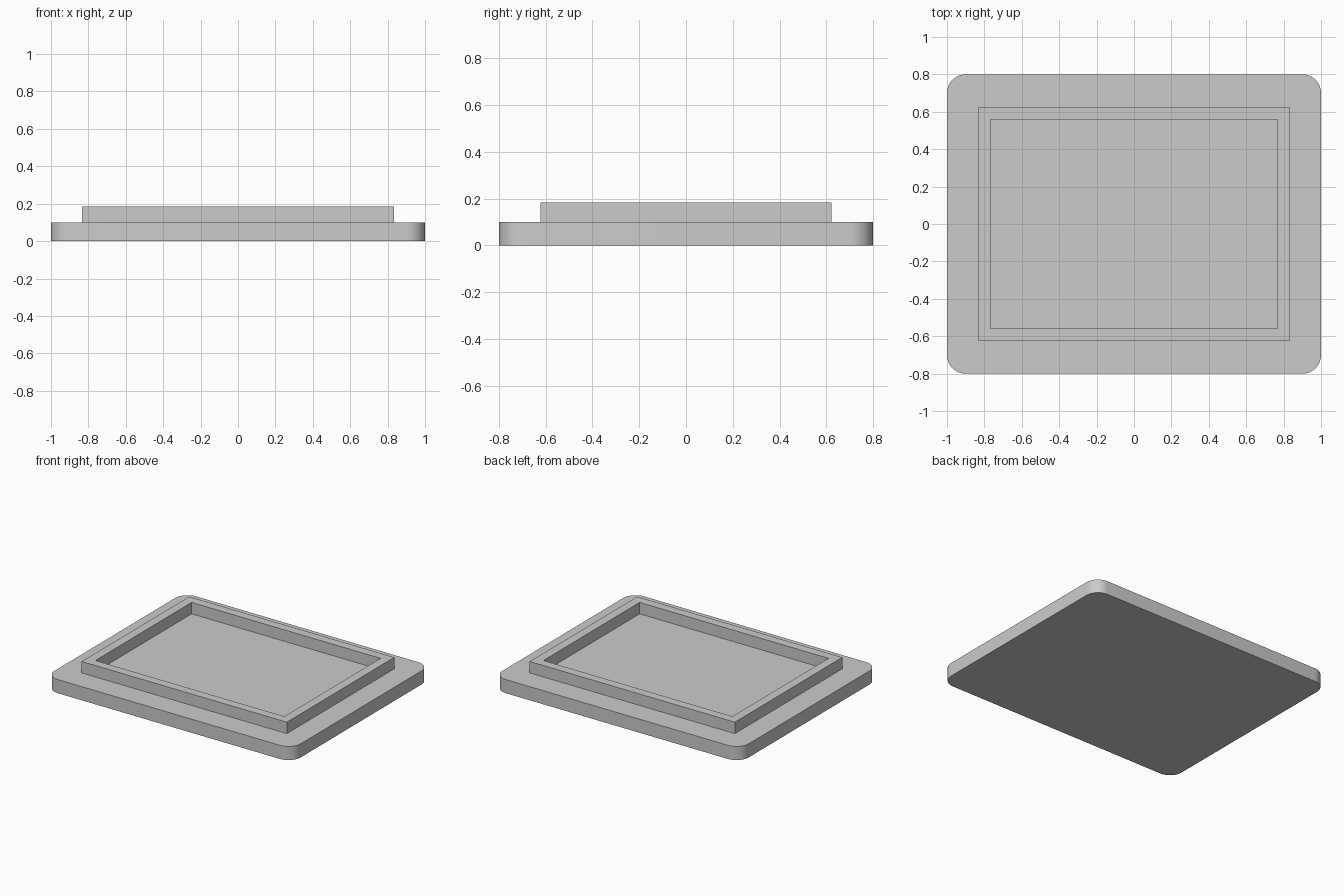
import bpy, bmesh
from math import radians

cube = bpy.data.objects.get("Cube")
if cube:
    bpy.data.objects.remove(cube, do_unlink=True)

grey = bpy.data.materials.new("light_grey")
grey.use_nodes = True
colour = (0.6, 0.6, 0.6, 1)
grey.diffuse_color = colour
grey.node_tree.nodes["Principled BSDF"].inputs["Base Color"].default_value = colour

BASE_TOP, RIM_TOP = 0.1, 0.184


def add_object(name, bm):
    bmesh.ops.recalc_face_normals(bm, faces=bm.faces)
    mesh = bpy.data.meshes.new(name)
    bm.to_mesh(mesh)
    bm.free()
    mesh.materials.append(grey)
    obj = bpy.data.objects.new(name, mesh)
    bpy.context.collection.objects.link(obj)
    return obj


def rectangle(bm, half_x, half_y, z):
    corners = [(-1, -1), (1, -1), (1, 1), (-1, 1)]
    return [bm.verts.new((half_x * x, half_y * y, z)) for x, y in corners]


# Base plate: a slab with rounded upright corners
bm = bmesh.new()
low = rectangle(bm, 1, 0.8, 0)
high = rectangle(bm, 1, 0.8, BASE_TOP)
bm.faces.new(low)
bm.faces.new(high)
for i in range(4):
    j = (i + 1) % 4
    bm.faces.new((low[i], low[j], high[j], high[i]))
uprights = [e for e in bm.edges if e.verts[0].co.z != e.verts[1].co.z]
bmesh.ops.bevel(bm, geom=uprights, offset=0.1, offset_type='OFFSET',
                segments=12, profile=0.5, affect='EDGES')
base = add_object("base_plate", bm)
bpy.ops.object.select_all(action='DESELECT')
base.select_set(True)
bpy.context.view_layer.objects.active = base
bpy.ops.object.shade_smooth_by_angle(angle=radians(30))

# Raised rim: an open rectangular frame standing on the plate
bm = bmesh.new()
loops = [rectangle(bm, x, y, z) for x, y, z in (
    (0.833, 0.623, BASE_TOP), (0.833, 0.623, RIM_TOP),
    (0.767, 0.558, RIM_TOP), (0.767, 0.558, BASE_TOP))]
for a, b in zip(loops, loops[1:]):
    for i in range(4):
        j = (i + 1) % 4
        bm.faces.new((a[i], a[j], b[j], b[i]))
# The frame is open below, so set its facing from the top surface
rim = add_object("raised_rim", bm)
top = max(rim.data.polygons, key=lambda p: p.center.z)
if top.normal.z < 0:
    rim.data.flip_normals()
